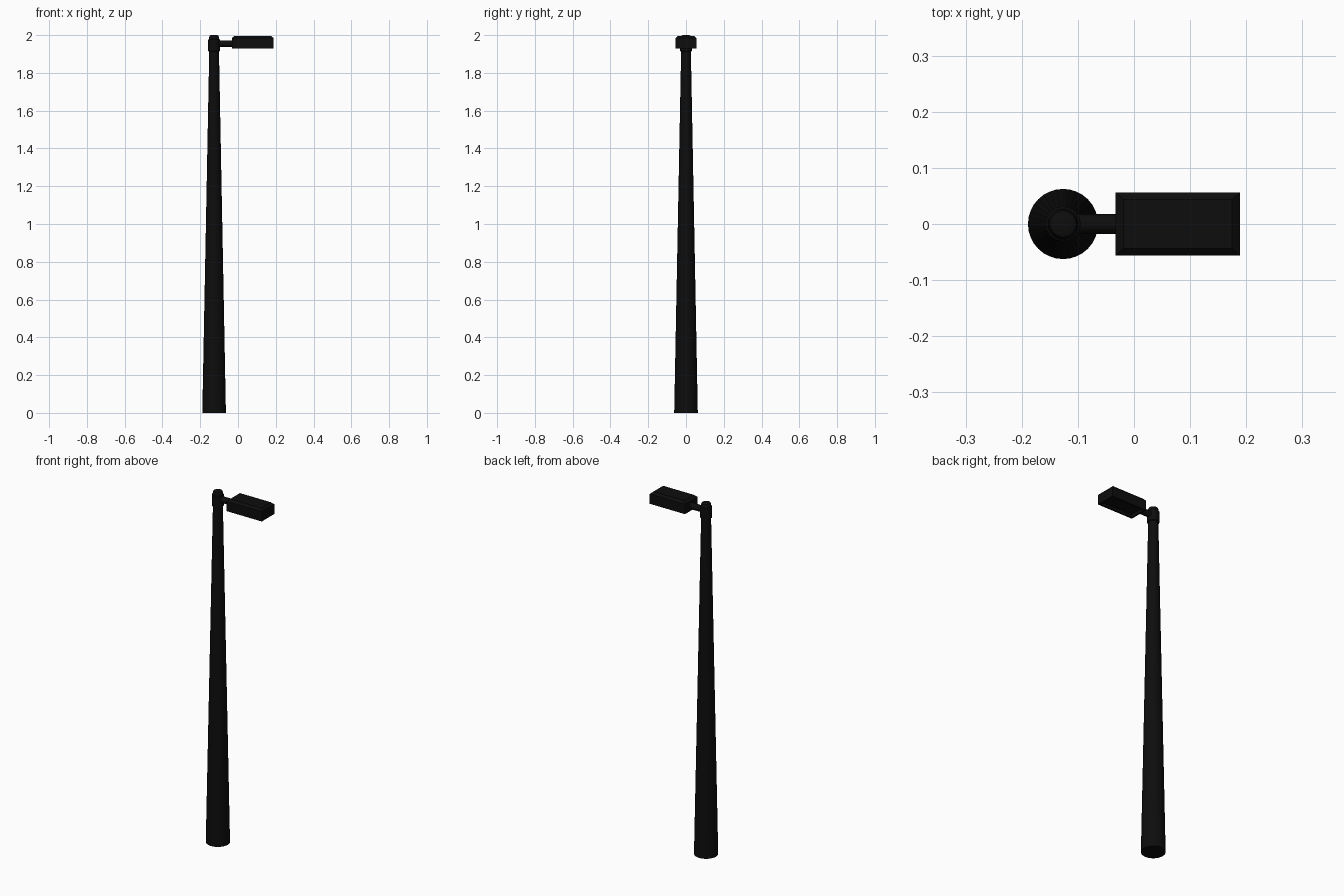
import bpy, bmesh, math
from mathutils import Vector

if "Cube" in bpy.data.objects:
    bpy.data.objects.remove(bpy.data.objects["Cube"])

PX = -0.1265  # pole axis

black = bpy.data.materials.new("black_metal")
black.diffuse_color = (0.004, 0.004, 0.004, 1)
black.use_nodes = True
black.node_tree.nodes["Principled BSDF"].inputs["Base Color"].default_value = black.diffuse_color


def finish(name, bm, smooth=True):
    bmesh.ops.recalc_face_normals(bm, faces=bm.faces)
    me = bpy.data.meshes.new(name)
    bm.to_mesh(me)
    bm.free()
    ob = bpy.data.objects.new(name, me)
    bpy.context.collection.objects.link(ob)
    me.materials.append(black)
    if smooth:
        bpy.ops.object.select_all(action='DESELECT')
        ob.select_set(True)
        bpy.context.view_layer.objects.active = ob
        bpy.ops.object.shade_smooth_by_angle(angle=math.radians(30))
    return ob


def lathe(name, profile, sides=32):
    """Stack of (radius, z) rings around the pole axis, capped at both ends."""
    bm = bmesh.new()
    rings = []
    for r, z in profile:
        rings.append([bm.verts.new((PX + r * math.cos(2 * math.pi * i / sides),
                                    r * math.sin(2 * math.pi * i / sides), z))
                      for i in range(sides)])
    for a, b in zip(rings, rings[1:]):
        for i in range(sides):
            j = (i + 1) % sides
            bm.faces.new((a[i], a[j], b[j], b[i]))
    bm.faces.new(rings[0][::-1])
    bm.faces.new(rings[-1])
    return finish(name, bm)


# Tapered pole
lathe("pole", [(0.0625, 0), (0.0255, 1.93)])

# Collar with rounded cap on the pole top
lathe("pole_cap", [(0.026, 1.913), (0.031, 1.916), (0.031, 1.976), (0.027, 1.979),
                   (0.026, 1.990), (0.023, 1.997), (0.017, 2.0)])

# Round arm from collar to lamp head
bm = bmesh.new()
bmesh.ops.create_cone(bm, cap_ends=True, segments=24, radius1=0.0175, radius2=0.0175, depth=0.09)
for v in bm.verts:
    v.co = Vector((v.co.z - 0.065, v.co.x, v.co.y + 1.955))
finish("arm", bm)

# Lamp head: chamfered top, recessed underside
X0, X1, W = -0.033, 0.189, 0.056


def rect(bm, inset_x, inset_y, z):
    return [bm.verts.new(c) for c in (
        (X0 + inset_x, -W + inset_y, z), (X1 - inset_x, -W + inset_y, z),
        (X1 - inset_x, W - inset_y, z), (X0 + inset_x, W - inset_y, z))]


bm = bmesh.new()
loops = [rect(bm, *p) for p in (
    (0.014, 0.014, 1.940), (0.010, 0.010, 1.928), (0, 0, 1.928),
    (0, 0, 1.984), (0.014, 0.012, 1.996))]
for a, b in zip(loops, loops[1:]):
    for i in range(4):
        j = (i + 1) % 4
        bm.faces.new((a[i], a[j], b[j], b[i]))
bm.faces.new(loops[0][::-1])
bm.faces.new(loops[-1])
finish("lamp_head", bm, smooth=False)
